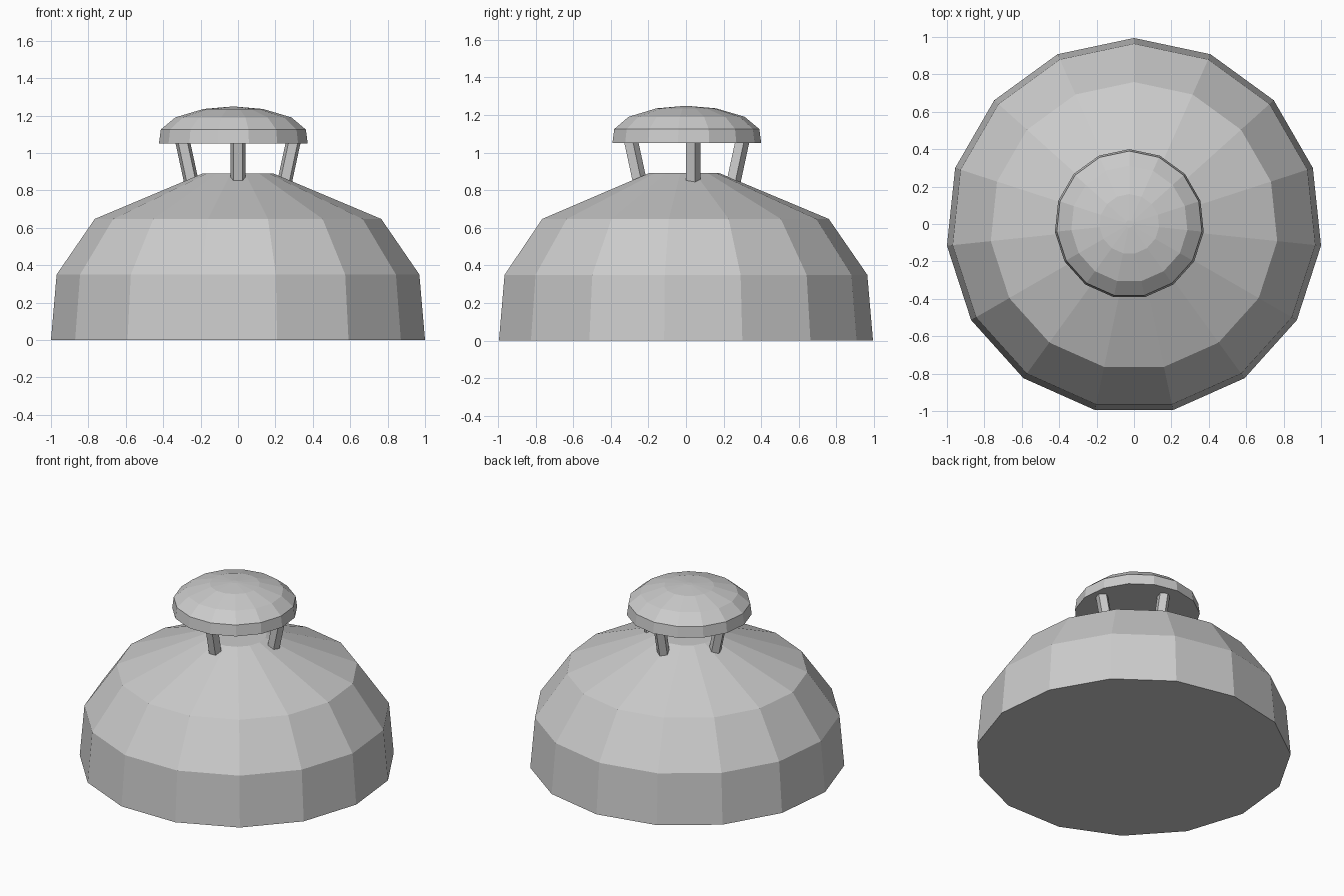
import bpy, bmesh
from math import sin, cos, pi
from mathutils import Vector

if "Cube" in bpy.data.objects:
    bpy.data.objects.remove(bpy.data.objects["Cube"])


def loft(name, rings):
    """Closed, flat-shaded solid through a stack of vertex rings."""
    bm = bmesh.new()
    loops = [[bm.verts.new(p) for p in ring] for ring in rings]
    n = len(loops[0])
    for low, high in zip(loops, loops[1:]):
        for i in range(n):
            j = (i + 1) % n
            bm.faces.new((low[i], low[j], high[j], high[i]))
    bm.faces.new(loops[0][::-1])
    bm.faces.new(loops[-1])
    bmesh.ops.recalc_face_normals(bm, faces=bm.faces[:])
    mesh = bpy.data.meshes.new(name)
    bm.to_mesh(mesh)
    bm.free()
    obj = bpy.data.objects.new(name, mesh)
    bpy.context.collection.objects.link(obj)
    return obj


def ring(n, r, centre):
    """Regular polygon with one corner towards +y."""
    return [Vector(centre) + Vector((r * sin(2 * pi * i / n), r * cos(2 * pi * i / n), 0))
            for i in range(n)]


def turned(name, profile, x, y):
    return loft(name, [ring(15, r, (x, y, z)) for r, z in profile])


# Main dome with flat top and base
turned("dome", [(1.0055, 0), (0.975, 0.35), (0.77, 0.647), (0.19, 0.89)], 0, -0.011)

# Raised cap
turned("cap", [(0.40, 1.05), (0.39, 1.125), (0.312, 1.19), (0.16, 1.235), (0.02, 1.247)],
       -0.025, 0.0)

# Four five-sided posts leaning outwards
for side, dx, dy, ox, oy in (("right", 1, 0, 0, 0.035), ("left", -1, 0, 0, 0.035),
                             ("front", 0, -1, 0, 0), ("back", 0, 1, 0, 0)):
    loft(side + "_post",
         [ring(5, 0.042, (dx * r + ox, dy * r + oy, z))
          for r, z in ((0.244, 0.82), (0.298, 1.07))])
